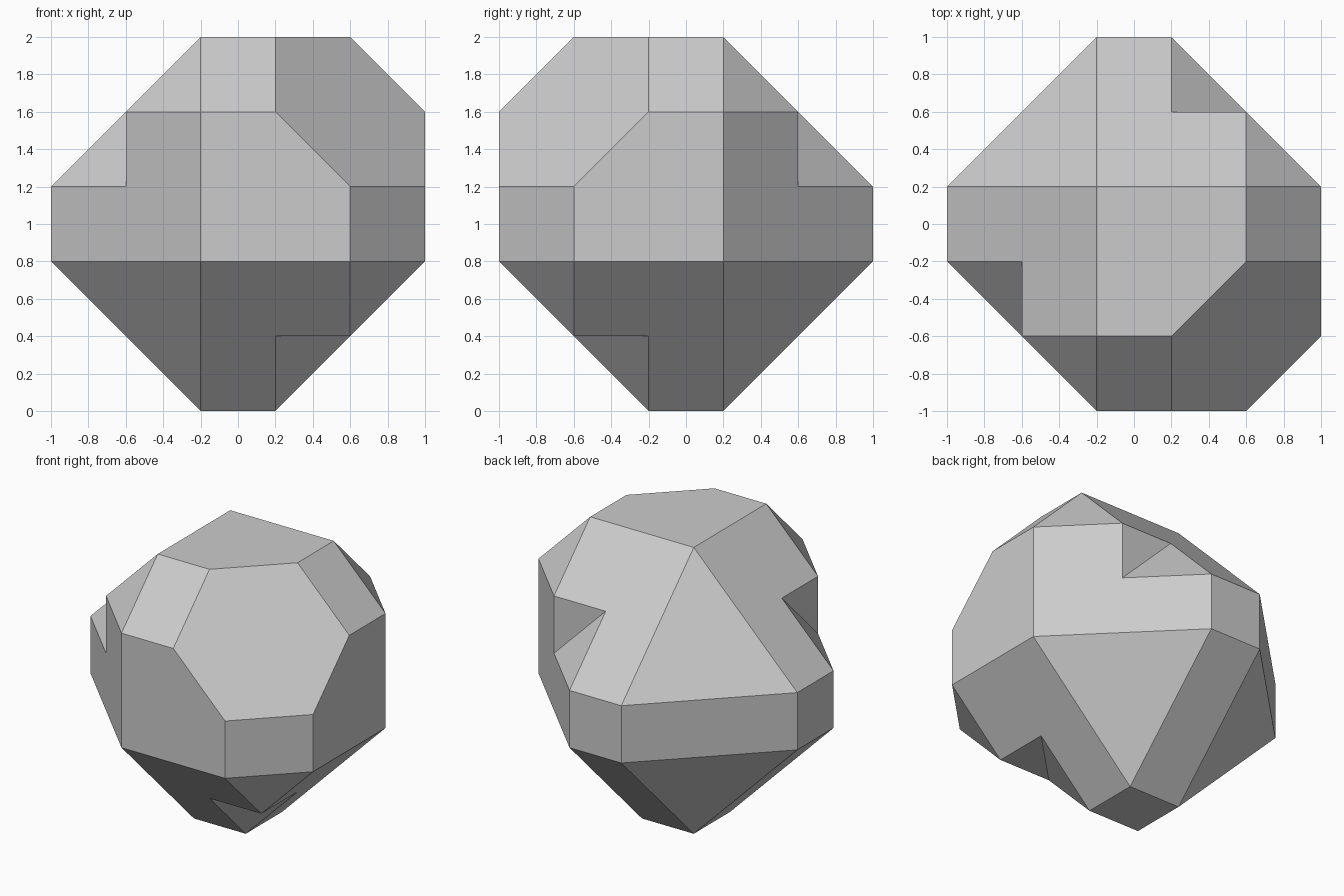
import bpy
import bmesh
from mathutils import Vector

cube = bpy.data.objects.get("Cube")
if cube:
    bpy.data.objects.remove(cube, do_unlink=True)

# One plain grey
grey = bpy.data.materials.new("plain grey")
grey.use_nodes = True
color = (0.6, 0.6, 0.6, 1)
grey.diffuse_color = color
grey.node_tree.nodes["Principled BSDF"].inputs["Base Color"].default_value = color

UNIT = 0.2
bm = bmesh.new()
corners = {}


def corner(u, v, w):
    """Shared vertex: the body's threefold axis runs left, front and up."""
    if (u, v, w) not in corners:
        corners[u, v, w] = bm.verts.new(Vector((u, -v, w + 5)) * UNIT)
    return corners[u, v, w]


def facet(points):
    bm.faces.new([corner(*p) for p in points])


def facets(points):
    """The same facet three times around the axis."""
    for k in range(3):
        facet([p[k:] + p[:k] for p in points])


def swap(points):
    return [(v, u, w) for u, v, w in points]


# Big hexagon and small triangle at the two ends of the axis
facet([(1, 3, 5), (3, 1, 5), (5, 1, 3), (5, 3, 1), (3, 5, 1), (1, 5, 3)])
facet([(-1, -1, -5), (-1, -5, -1), (-5, -1, -1)])

# Large five-sided faces and the short bevels between them
facets([(-1, -1, 5), (3, -1, 5), (3, 1, 5), (1, 3, 5), (-1, 3, 5)])
facets([(3, -1, 5), (3, 1, 5), (5, 1, 3), (5, -1, 3)])

# Long bevels with a stepped end, in mirrored pairs
bevel = [(-1, -1, 5), (3, -1, 5), (3, -3, 3), (1, -3, 3), (1, -5, 1), (-1, -5, 1)]
facets(bevel)
facets(swap(bevel))

# Notched corners: outer triangle, step wall and sunken triangle
facets([(3, -1, 5), (5, -1, 3), (3, -3, 3)])
facets([(1, -3, 3), (3, -3, 3), (3, -3, 1)])
facets([(1, -5, 1), (1, -3, 3), (3, -3, 1)])

# Far side: corner triangles, narrow bevels and small squares
facets([(-1, -1, 5), (-1, -5, 1), (-5, -1, 1)])
facets([(-1, -5, 1), (-5, -1, 1), (-5, -1, -1), (-1, -5, -1)])
facets([(-1, -1, -5), (1, -1, -5), (1, 1, -5), (-1, 1, -5)])

bmesh.ops.recalc_face_normals(bm, faces=bm.faces[:])
mesh = bpy.data.meshes.new("faceted_body")
bm.to_mesh(mesh)
bm.free()
mesh.materials.append(grey)
body = bpy.data.objects.new("faceted_body", mesh)
bpy.context.collection.objects.link(body)
